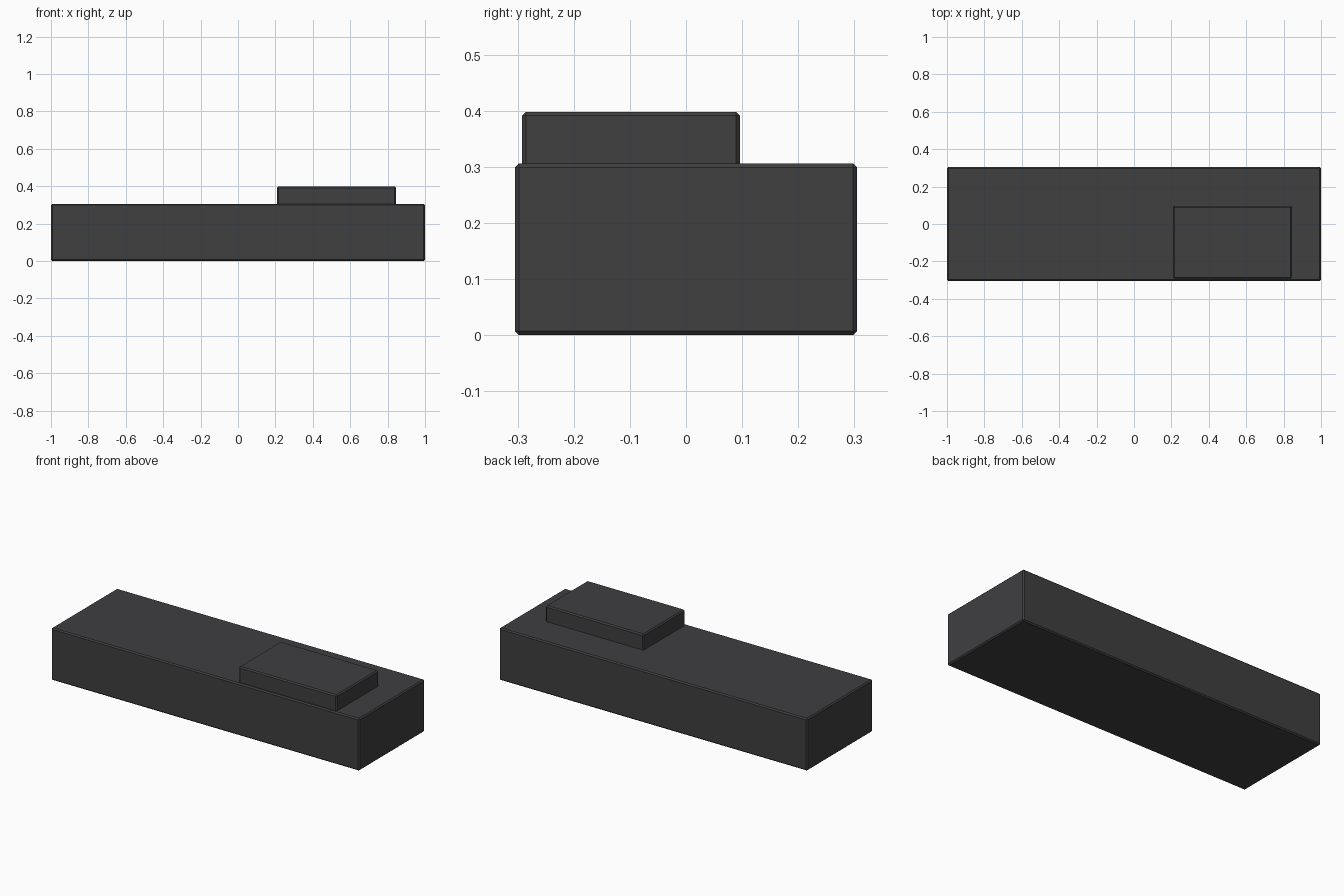
import bpy

if "Cube" in bpy.data.objects:
    bpy.data.objects.remove(bpy.data.objects["Cube"])

dark = bpy.data.materials.new("dark_grey")
dark.diffuse_color = (0.05, 0.05, 0.053, 1)
dark.use_nodes = True
dark.node_tree.nodes["Principled BSDF"].inputs["Base Color"].default_value = dark.diffuse_color


def chamfered_box(name, lo, hi, chamfer):
    """Box between two corners with narrow chamfered edges."""
    bpy.ops.mesh.primitive_cube_add(
        size=1, location=[(a + b) / 2 for a, b in zip(lo, hi)])
    ob = bpy.context.object
    ob.name = name
    ob.scale = [b - a for a, b in zip(lo, hi)]
    bpy.ops.object.transform_apply(location=False, rotation=False, scale=True)
    bevel = ob.modifiers.new("chamfer", 'BEVEL')
    bevel.width = chamfer
    bevel.segments = 1
    ob.data.materials.append(dark)
    return ob


# Long main block
chamfered_box("base_block", (-1, -0.305, 0), (1, 0.305, 0.306), 0.007)
# Low raised pad, slightly sunk into the top, off to the front right
chamfered_box("raised_pad", (0.209, -0.292, 0.29), (0.845, 0.096, 0.398), 0.007)
